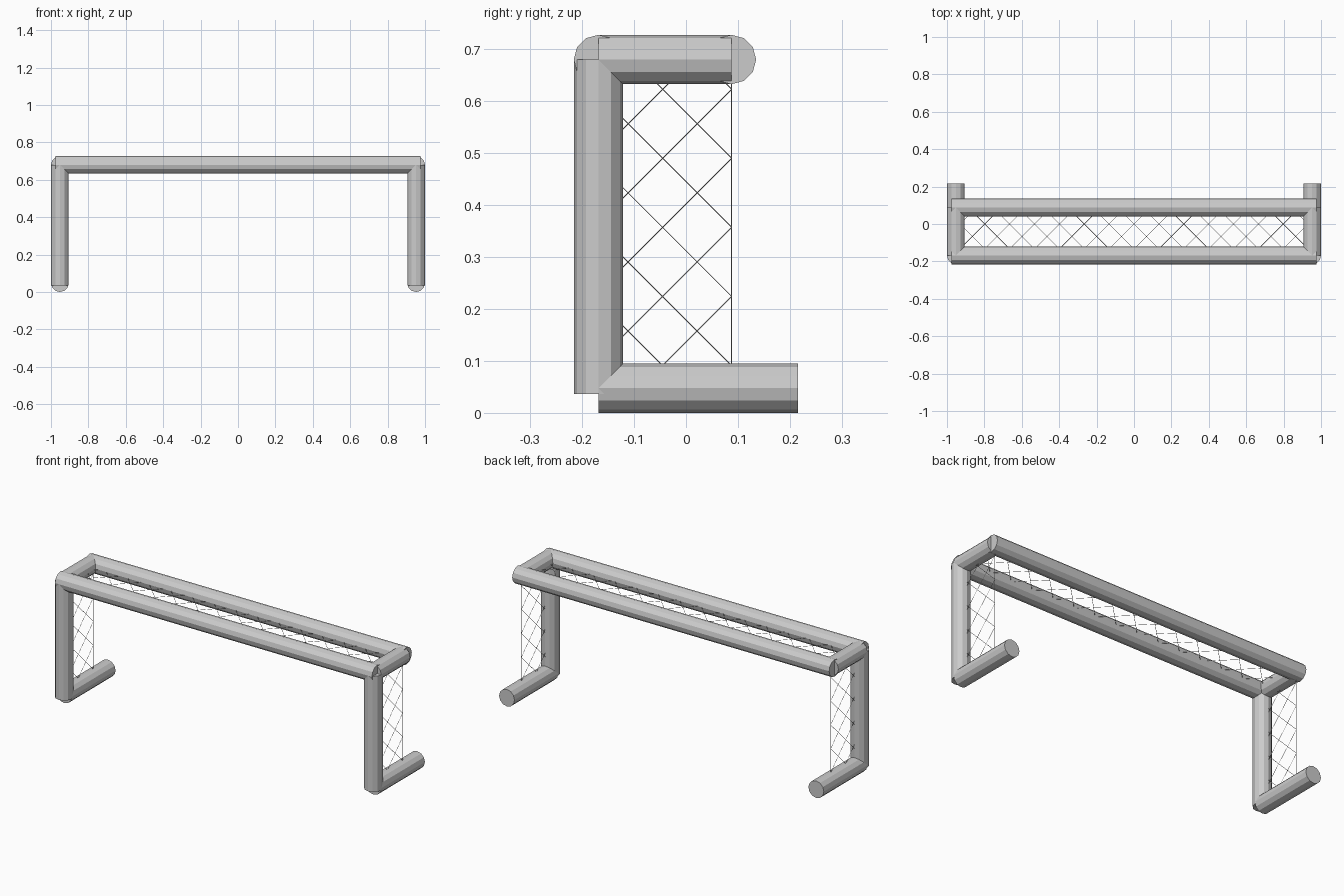
import bpy, bmesh, math
from mathutils import Vector, Matrix

if "Cube" in bpy.data.objects:
    bpy.data.objects.remove(bpy.data.objects["Cube"])

R = 0.0475                      # pipe radius
PX, FY, BY, TZ = 0.9525, -0.1685, 0.0875, 0.68
WIRE = 0.001
STEP = 0.133


def add_rod(bm, a, b, r, sides):
    a, b = Vector(a), Vector(b)
    d = b - a
    if d.length < 0.004:
        return
    rot = d.to_track_quat('Z', 'Y').to_matrix().to_4x4()
    bmesh.ops.create_cone(bm, cap_ends=True, segments=sides, radius1=r, radius2=r,
                          depth=d.length, matrix=Matrix.Translation((a + b) / 2) @ rot)


def finish(bm, name):
    me = bpy.data.meshes.new(name)
    bm.to_mesh(me)
    bm.free()
    ob = bpy.data.objects.new(name, me)
    bpy.context.collection.objects.link(ob)
    return ob


def pipe(name, a, b):
    bm = bmesh.new()
    add_rod(bm, a, b, R, 12)
    return finish(bm, name)


def net(name, u0, u1, v0, v1, plus, minus, place):
    """Diamond mesh of 45 degree cords clipped to a rectangle."""
    bm = bmesh.new()
    for s, offset in ((1, plus), (-1, minus)):      # lines v + s*u = c
        for k in range(-30, 31):
            c = offset + k * STEP
            ends = sorted(((c - v0) * s, (c - v1) * s))
            lo, hi = max(u0, ends[0]), min(u1, ends[1])
            if hi > lo:
                add_rod(bm, place(lo, c - s * lo), place(hi, c - s * hi), WIRE, 4)
    return bm


# long bars across the top
pipe("front_crossbar", (-0.976, FY, TZ), (0.976, FY, TZ))
pipe("rear_crossbar", (-0.976, BY, TZ), (0.976, BY, TZ))

# posts, feet, top side bars and side nets
for side, s in (("left", -1), ("right", 1)):
    x = s * PX
    pipe(side + "_post", (x, FY, 0.036), (x, FY, TZ))
    pipe(side + "_foot", (x, FY, R), (x, 0.216, R))
    pipe(side + "_top_bar", (x, FY, TZ), (x, BY, TZ))
    bm = net("", FY, BY, R, TZ, 0.578, 0.402, lambda u, v: (x, u, v))
    add_rod(bm, (x, BY, R), (x, BY, TZ), WIRE, 4)   # rear edge cord
    finish(bm, side + "_net")

# net across the top frame
finish(net("", -PX, PX, FY, BY, 0.0, 0.0, lambda u, v: (u, v, TZ)), "top_net")
